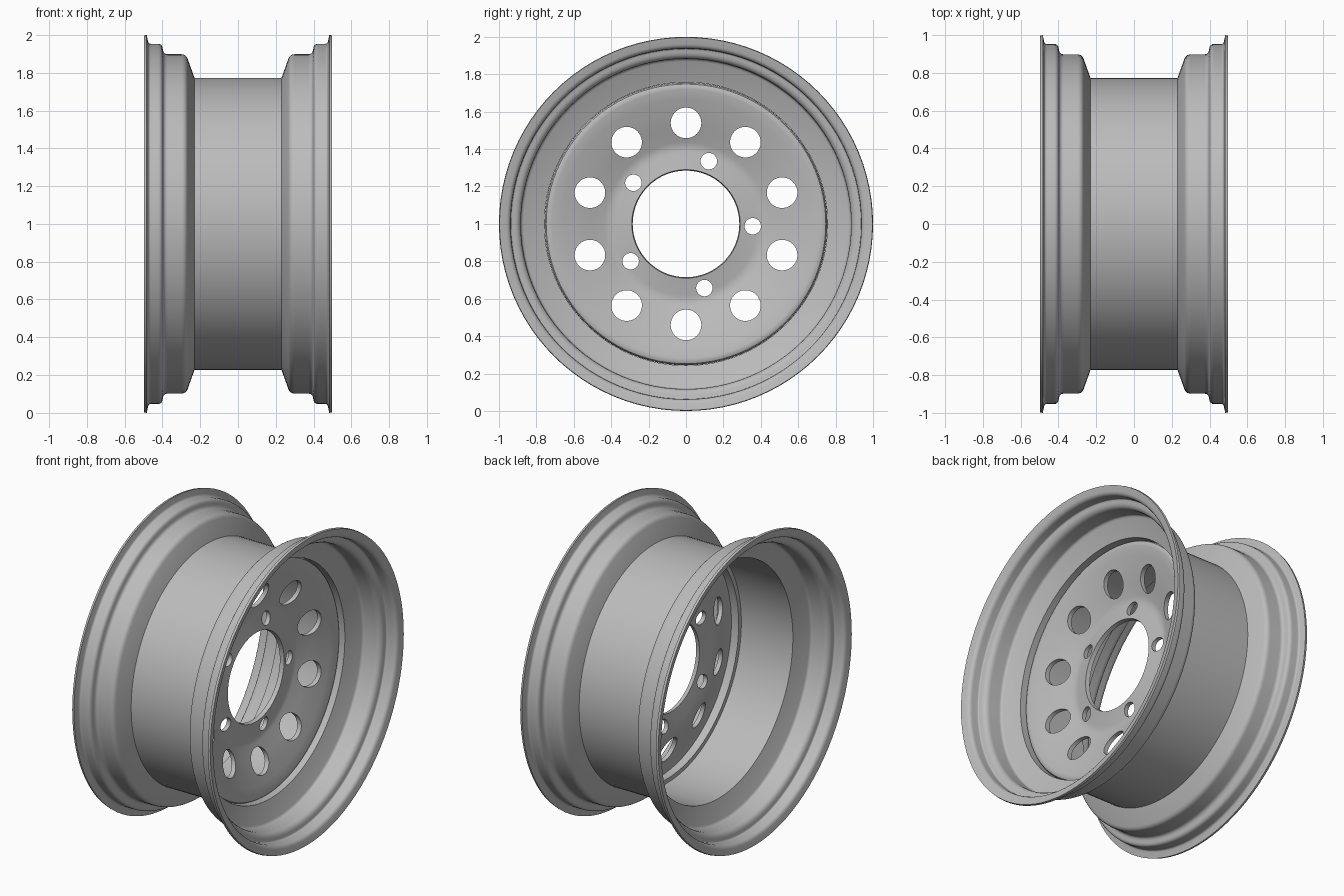
import bpy, bmesh
from math import cos, sin, tau, radians
from mathutils import Matrix, Vector

SEGMENTS = 96

cube = bpy.data.objects.get("Cube")
if cube:
    bpy.data.objects.remove(cube, do_unlink=True)

steel = bpy.data.materials.new("grey steel")
steel.use_nodes = True
steel.diffuse_color = (0.5, 0.5, 0.5, 1)
steel.node_tree.nodes["Principled BSDF"].inputs["Base Color"].default_value = (0.5, 0.5, 0.5, 1)


def rounded(points, steps=4):
    """Soften each (x, radius, trim) corner with a short curve."""
    path = [Vector(p[:2]) for p in points]
    out = [path[0]]
    for i in range(1, len(path) - 1):
        corner, trim = path[i], points[i][2]
        if trim == 0:
            out.append(corner)
            continue
        a = corner + (path[i - 1] - corner).normalized() * trim
        b = corner + (path[i + 1] - corner).normalized() * trim
        for k in range(steps + 1):
            t = k / steps
            out.append(a * (1 - t) ** 2 + corner * 2 * t * (1 - t) + b * t ** 2)
    return out + [path[-1]]


def new_object(name, bm):
    mesh = bpy.data.meshes.new(name)
    bm.to_mesh(mesh)
    bm.free()
    obj = bpy.data.objects.new(name, mesh)
    bpy.context.collection.objects.link(obj)
    obj.location.z = 1
    return obj


def revolve(name, profile, thickness):
    """Spin a profile about the axle and give it an inward thickness."""
    bm = bmesh.new()
    rings = []
    for x, r in profile:
        angles = [tau * j / SEGMENTS for j in range(SEGMENTS)]
        rings.append([bm.verts.new((x, r * cos(a), r * sin(a))) for a in angles])
    for p, q in zip(rings, rings[1:]):
        for j in range(SEGMENTS):
            k = (j + 1) % SEGMENTS
            bm.faces.new((p[j], q[j], q[k], p[k]))
    obj = new_object(name, bm)
    obj.data.materials.append(steel)
    shell = obj.modifiers.new("sheet thickness", 'SOLIDIFY')
    shell.thickness = thickness
    shell.offset = -1
    shell.use_even_offset = True
    return obj


def finish(obj):
    """Apply the modifiers and smooth all but the sharp edges."""
    bpy.context.view_layer.update()
    graph = bpy.context.evaluated_depsgraph_get()
    mesh = bpy.data.meshes.new_from_object(obj.evaluated_get(graph))
    obj.modifiers.clear()
    obj.data = mesh
    bpy.ops.object.select_all(action='DESELECT')
    obj.select_set(True)
    bpy.context.view_layer.objects.active = obj
    bpy.ops.object.shade_smooth_by_angle(angle=radians(32))


# Rim barrel: flange, bead seat, shoulder and drop well, mirrored
half = [(0.483, 1.0, 0), (0.473, 0.953, 0.012), (0.402, 0.953, 0.022),
        (0.394, 0.898, 0.022), (0.275, 0.898, 0.025), (0.23, 0.772, 0)]
rim = revolve("rim_barrel", rounded(half + [(-x, r, t) for x, r, t in reversed(half)]), 0.015)
finish(rim)

# Wheel disc: raised hub ring, dished face and turned-back outer flange
face = [(0.13, 0.29, 0), (0.108, 0.41, 0.03), (0.165, 0.56, 0.05),
        (0.205, 0.69, 0.03), (0.215, 0.756, 0.035), (0.13, 0.756, 0)]
disc = revolve("wheel_disc", rounded(face), 0.028)

# Vent holes and bolt holes
bm = bmesh.new()
for count, start, ring, radius in [(10, 90, 0.54, 0.082), (5, -2, 0.357, 0.044)]:
    for i in range(count):
        turn = Matrix.Rotation(radians(start) + tau * i / count, 4, 'X')
        place = turn @ Matrix.Translation((0.13, ring, 0)) @ Matrix.Rotation(tau / 4, 4, 'Y')
        bmesh.ops.create_cone(bm, cap_ends=True, segments=32, radius1=radius,
                              radius2=radius, depth=0.4, matrix=place)
cutter = new_object("hole_cutter", bm)
cutter.hide_render = True
holes = disc.modifiers.new("holes", 'BOOLEAN')
holes.operation = 'DIFFERENCE'
holes.solver = 'EXACT'
holes.object = cutter
finish(disc)
bpy.data.objects.remove(cutter, do_unlink=True)
